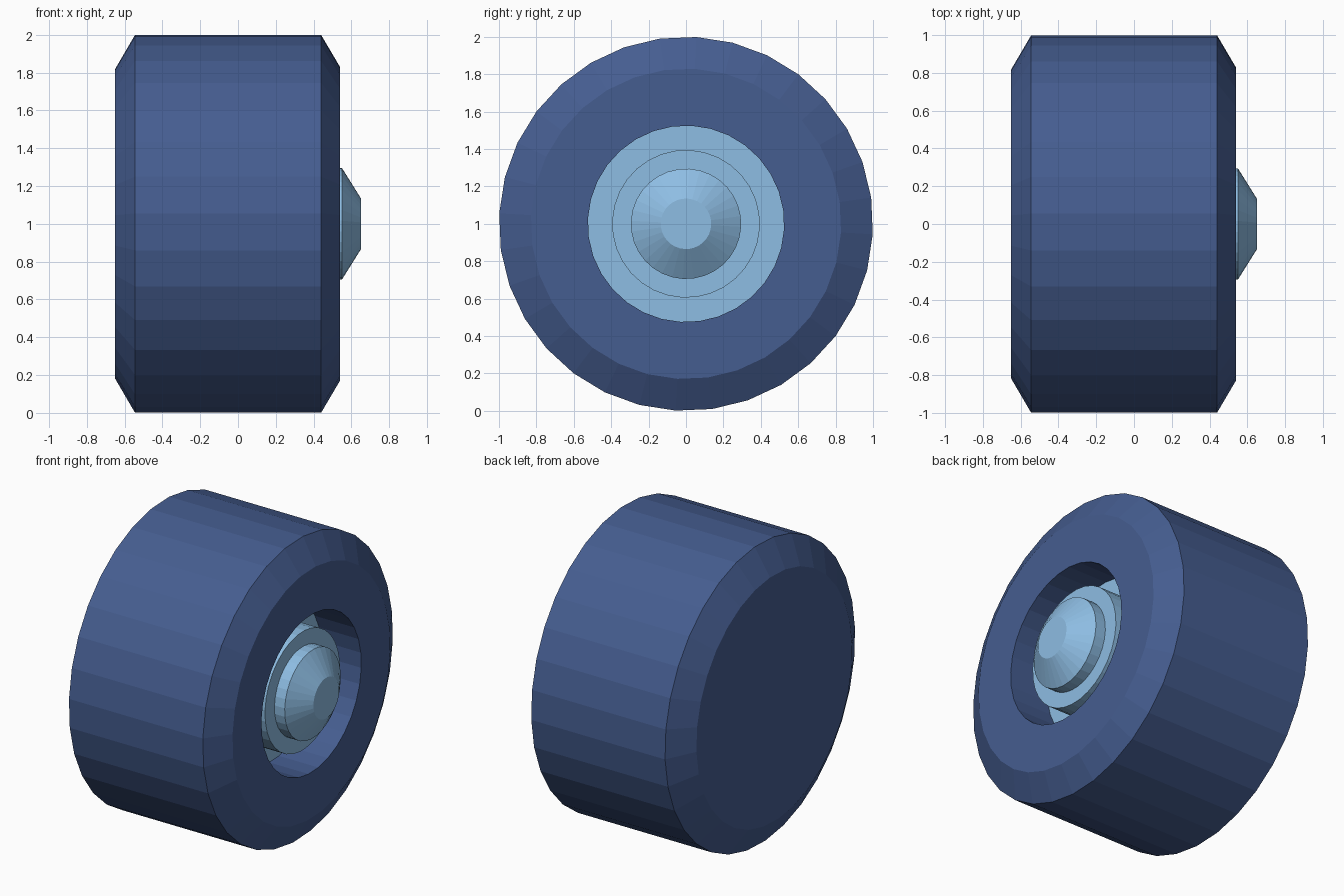
import bpy
import bmesh
from math import sin, cos, radians, tau

if "Cube" in bpy.data.objects:
    bpy.data.objects.remove(bpy.data.objects["Cube"])

SIDES = 32
PHASE = radians(3.2)


def material(name, color):
    mat = bpy.data.materials.new(name)
    mat.diffuse_color = (*color, 1)
    mat.use_nodes = True
    mat.node_tree.nodes["Principled BSDF"].inputs["Base Color"].default_value = mat.diffuse_color
    return mat


def lathe(name, profile, mat, cap_start=False, cap_end=False):
    """Spin an (x, radius) profile around the wheel axle (x axis at z = 1)."""
    bm = bmesh.new()
    rings = []
    for x, r in profile:
        angles = [PHASE + tau * j / SIDES for j in range(SIDES)]
        rings.append([bm.verts.new((x, r * sin(a), 1 + r * cos(a))) for a in angles])
    for a, b in zip(rings, rings[1:]):
        for j in range(SIDES):
            k = (j + 1) % SIDES
            bm.faces.new((a[j], b[j], b[k], a[k]))
    if cap_start:
        bm.faces.new(rings[0])
    if cap_end:
        bm.faces.new(rings[-1][::-1])
    mesh = bpy.data.meshes.new(name)
    bm.to_mesh(mesh)
    bm.free()
    mesh.materials.append(mat)
    obj = bpy.data.objects.new(name, mesh)
    bpy.context.collection.objects.link(obj)
    return obj


dark_blue = material("tyre_blue", (0.06, 0.11, 0.28))
light_blue = material("hub_blue", (0.27, 0.51, 0.77))

# Tyre: bevelled shoulders, closed inner side, recess on the outer side
lathe("tyre", [(-0.65, 0.82), (-0.545, 1.0), (0.44, 1.0), (0.54, 0.83),
               (0.54, 0.525), (0.25, 0.525)], dark_blue, cap_start=True)

# Rim: recess floor with a raised round plate
lathe("rim", [(0.25, 0.525), (0.25, 0.395), (0.475, 0.395), (0.475, 0.295)], light_blue)

# Hub cap: short drum with a tapered end
lathe("hub_cap", [(0.475, 0.295), (0.55, 0.295), (0.65, 0.135)], light_blue, cap_end=True)
